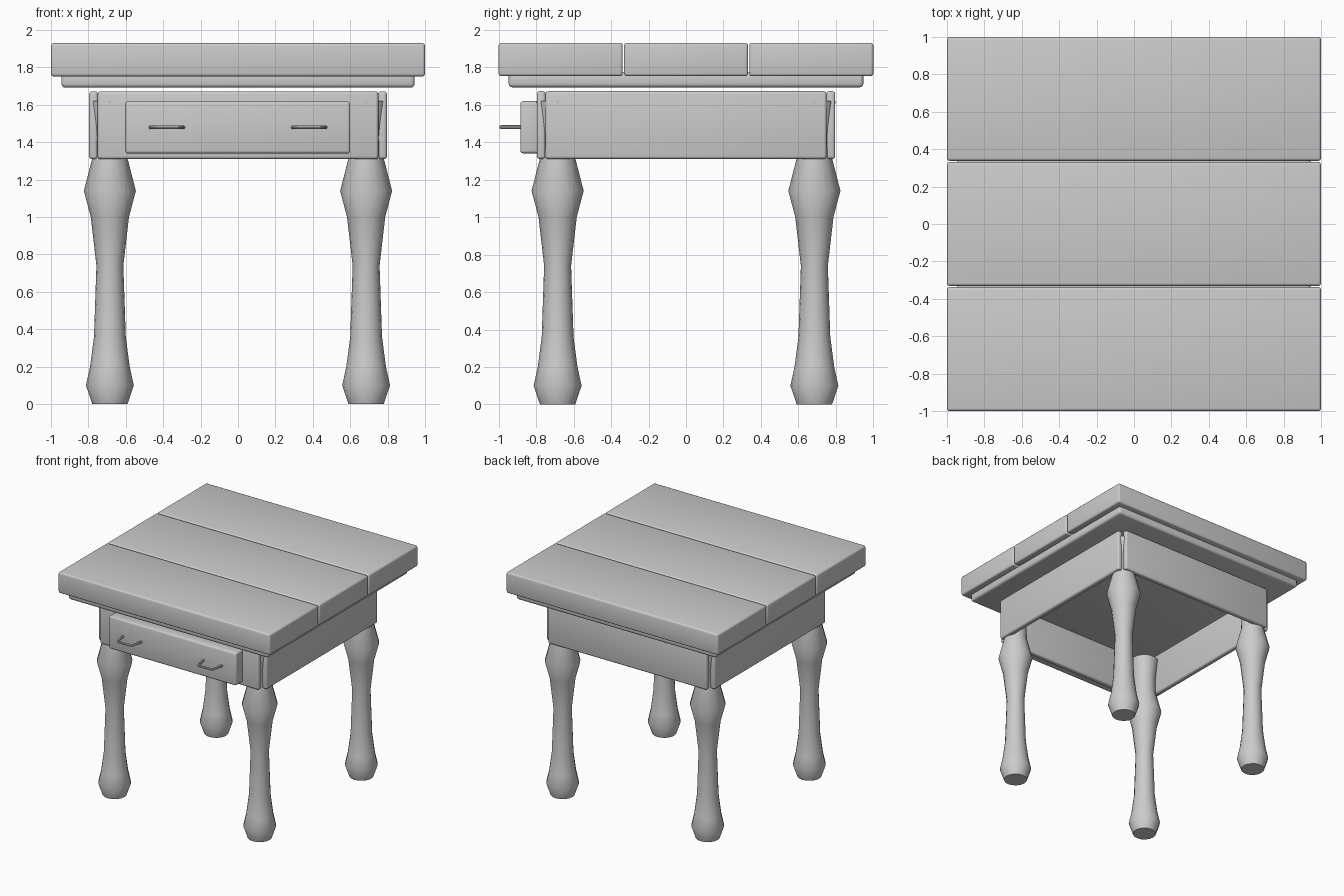
import bpy, bmesh, math
from mathutils import Vector

if "Cube" in bpy.data.objects:
    bpy.data.objects.remove(bpy.data.objects["Cube"])


def finish(obj, angle=35):
    bpy.ops.object.select_all(action='DESELECT')
    obj.select_set(True)
    bpy.context.view_layer.objects.active = obj
    bpy.ops.object.shade_smooth_by_angle(angle=math.radians(angle))


def from_bmesh(name, bm):
    bmesh.ops.recalc_face_normals(bm, faces=bm.faces)
    mesh = bpy.data.meshes.new(name)
    bm.to_mesh(mesh)
    bm.free()
    obj = bpy.data.objects.new(name, mesh)
    bpy.context.collection.objects.link(obj)
    return obj


def board(name, x, y, z, bevel=0.015):
    """Bevelled box given by its min/max on each axis."""
    bm = bmesh.new()
    bmesh.ops.create_cube(bm, size=1)
    lo, hi = Vector((x[0], y[0], z[0])), Vector((x[1], y[1], z[1]))
    for v in bm.verts:
        v.co = (lo + hi) / 2 + v.co * (hi - lo)
    bmesh.ops.bevel(bm, geom=bm.edges[:], offset=bevel, segments=3,
                    profile=0.5, affect='EDGES')
    obj = from_bmesh(name, bm)
    finish(obj)
    return obj


def turned_leg(name, cx, cy, profile, sides=16):
    bm = bmesh.new()
    rings = []
    for r, z in profile:
        rings.append([bm.verts.new((cx + r * math.cos(math.tau * i / sides),
                                    cy + r * math.sin(math.tau * i / sides), z))
                      for i in range(sides)])
    for a, b in zip(rings, rings[1:]):
        for i in range(sides):
            j = (i + 1) % sides
            bm.faces.new((a[i], a[j], b[j], b[i]))
    bm.faces.new(rings[0])
    bm.faces.new(rings[-1])
    obj = from_bmesh(name, bm)
    finish(obj, 45)
    return obj


def handle(name, cx):
    """U-shaped rod with splayed posts."""
    curve = bpy.data.curves.new(name, 'CURVE')
    curve.dimensions = '3D'
    curve.bevel_depth = 0.01
    curve.bevel_resolution = 2
    curve.use_fill_caps = True
    path = [(-0.088, -0.88), (-0.07, -0.975), (-0.058, -0.988),
            (0.058, -0.988), (0.07, -0.975), (0.088, -0.88)]
    spline = curve.splines.new('POLY')
    spline.points.add(len(path) - 1)
    for p, (dx, y) in zip(spline.points, path):
        p.co = (cx + dx, y, 1.48, 1)
    obj = bpy.data.objects.new(name, curve)
    bpy.context.collection.objects.link(obj)
    bpy.ops.object.select_all(action='DESELECT')
    obj.select_set(True)
    bpy.context.view_layer.objects.active = obj
    bpy.ops.object.convert(target='MESH')
    finish(bpy.context.object)


# Table top: three planks on a thinner under-board
for i, y in enumerate([(-1, -0.338), (-0.331, 0.331), (0.338, 1)]):
    board(f"top_plank_{i + 1}", (-1, 1), y, (1.752, 1.93))
board("under_board", (-0.944, 0.944), (-0.946, 0.946), (1.692, 1.775), 0.02)

# Apron: four boards with open corners
for label, s in (("front", -1), ("back", 1)):
    board(f"{label}_apron", (-0.75, 0.75), sorted((s * 0.749, s * 0.796)), (1.31, 1.672))
for label, s in (("left", -1), ("right", 1)):
    board(f"{label}_apron", sorted((s * 0.749, s * 0.796)), (-0.75, 0.75), (1.31, 1.672))

# Drawer front and handles
board("drawer_front", (-0.603, 0.6), (-0.884, -0.78), (1.34, 1.618))
handle("left_handle", -0.38)
handle("right_handle", 0.38)

# Turned legs, flaring again inside the apron
LEG = [(0.094, 0), (0.128, 0.1), (0.106, 0.2), (0.085, 0.36), (0.072, 0.74),
       (0.102, 1.0), (0.139, 1.14), (0.094, 1.315), (0.09, 1.43), (0.113, 1.62)]
for fy, sy in (("front", -1), ("back", 1)):
    for fx, sx in (("left", -1), ("right", 1)):
        turned_leg(f"{fy}_{fx}_leg", sx * 0.685, sy * 0.685, LEG)
